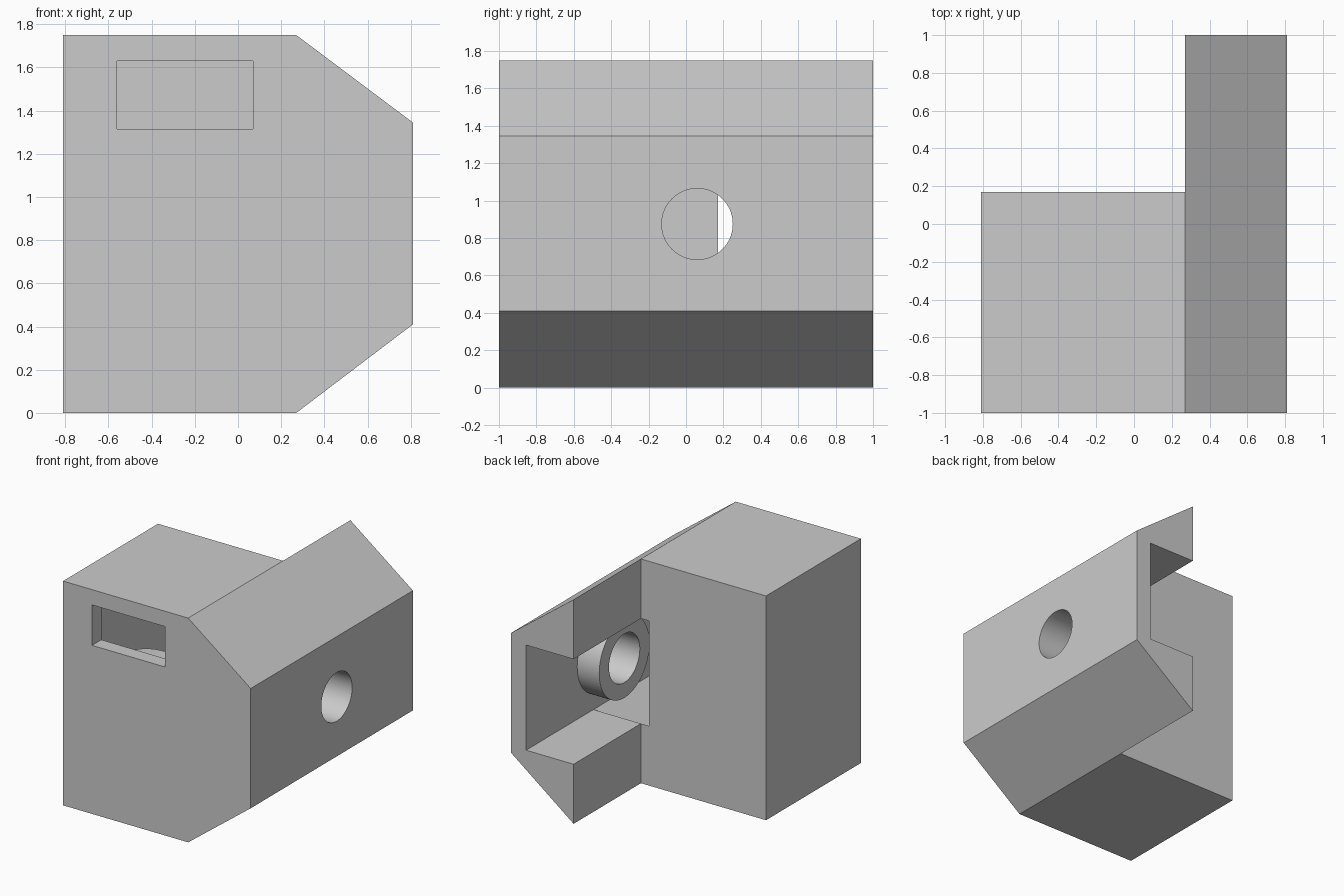
import bpy
import bmesh
from mathutils import Matrix
from math import pi

cube = bpy.data.objects.get("Cube")
if cube:
    bpy.data.objects.remove(cube, do_unlink=True)

grey = bpy.data.materials.new("plain grey")
grey.use_nodes = True
colour = (0.6, 0.6, 0.6, 1)
grey.diffuse_color = colour
grey.node_tree.nodes["Principled BSDF"].inputs["Base Color"].default_value = colour


def finish(name, bm):
    bmesh.ops.recalc_face_normals(bm, faces=bm.faces)
    mesh = bpy.data.meshes.new(name)
    bm.to_mesh(mesh)
    bm.free()
    mesh.materials.append(grey)
    obj = bpy.data.objects.new(name, mesh)
    bpy.context.collection.objects.link(obj)
    return obj


def prism(name, profile, y0, y1):
    """Extrude an (x, z) profile along y."""
    bm = bmesh.new()
    face = bm.faces.new([bm.verts.new((x, y0, z)) for x, z in profile])
    ext = bmesh.ops.extrude_face_region(bm, geom=[face])
    verts = [v for v in ext["geom"] if isinstance(v, bmesh.types.BMVert)]
    bmesh.ops.translate(bm, verts=verts, vec=(0, y1 - y0, 0))
    return finish(name, bm)


def block(name, x0, x1, y0, y1, z0, z1):
    return prism(name, [(x0, z0), (x1, z0), (x1, z1), (x0, z1)], y0, y1)


def cylinder(name, radius, depth, centre, axis):
    bm = bmesh.new()
    turn = Matrix.Rotation(pi / 2, 4, "Y" if axis == "x" else "X")
    bmesh.ops.create_cone(bm, cap_ends=True, segments=96, radius1=radius,
                          radius2=radius, depth=depth,
                          matrix=Matrix.Translation(centre) @ turn)
    return finish(name, bm)


def combine(target, tool, operation="DIFFERENCE"):
    mod = target.modifiers.new("cut", "BOOLEAN")
    mod.operation = operation
    mod.solver = "EXACT"
    mod.object = tool
    bpy.ops.object.select_all(action="DESELECT")
    bpy.context.view_layer.objects.active = target
    target.select_set(True)
    bpy.ops.object.modifier_apply(modifier=mod.name)
    bpy.data.objects.remove(tool, do_unlink=True)


def chamfered(left, bend, right, low, low_bend, high_bend, high):
    return [(left, low), (bend, low), (right, low_bend),
            (right, high_bend), (bend, high), (left, high)]


# Shell with its side wing, hollowed and open at the back
back, inner_front = 0.17, -0.885
shell = prism("housing_shell", chamfered(-0.81, 0.27, 0.81, 0, 0.41, 1.345, 1.75), -1, 1)
combine(shell, block("back_cutter", -1, 0.27, back, 1.2, -0.2, 2))
combine(shell, prism("cavity_cutter",
                     chamfered(-0.75, 0.14, 0.68, 0.06, 0.465, 1.285, 1.69),
                     inner_front, back))
combine(shell, block("wing_channel_cutter", 0.2, 0.68, 0.1, 1.2, 0.465, 1.285))

# Front window and side hole
combine(shell, block("window_cutter", -0.56, 0.07, -1.2, -0.8, 1.315, 1.63))
hole = (0.7, 0.06, 0.875)
combine(shell, cylinder("hole_cutter", 0.19, 0.6, hole, "x"))

# Collar around the side hole
collar = cylinder("hole_collar", 0.31, 0.2, (0.59, 0.06, 0.875), "x")
combine(collar, cylinder("collar_cutter", 0.19, 0.6, hole, "x"))

# Large ring on the inside of the front wall, trimmed by the walls
ring_y = (inner_front - 0.01 - 0.62) / 2
ring = cylinder("front_ring", 0.61, 0.275, (-0.2, ring_y, 0.61), "y")
combine(ring, cylinder("ring_cutter", 0.55, 1, (-0.2, ring_y, 0.61), "y"))
combine(ring, block("ring_trim", -0.755, 1, -0.95, 0, 0.055, 1.5), "INTERSECT")

# Round walls smooth, edges sharp
bpy.ops.object.select_all(action="DESELECT")
for obj in (shell, collar, ring):
    obj.select_set(True)
bpy.context.view_layer.objects.active = shell
bpy.ops.object.shade_smooth_by_angle(angle=pi / 6)
